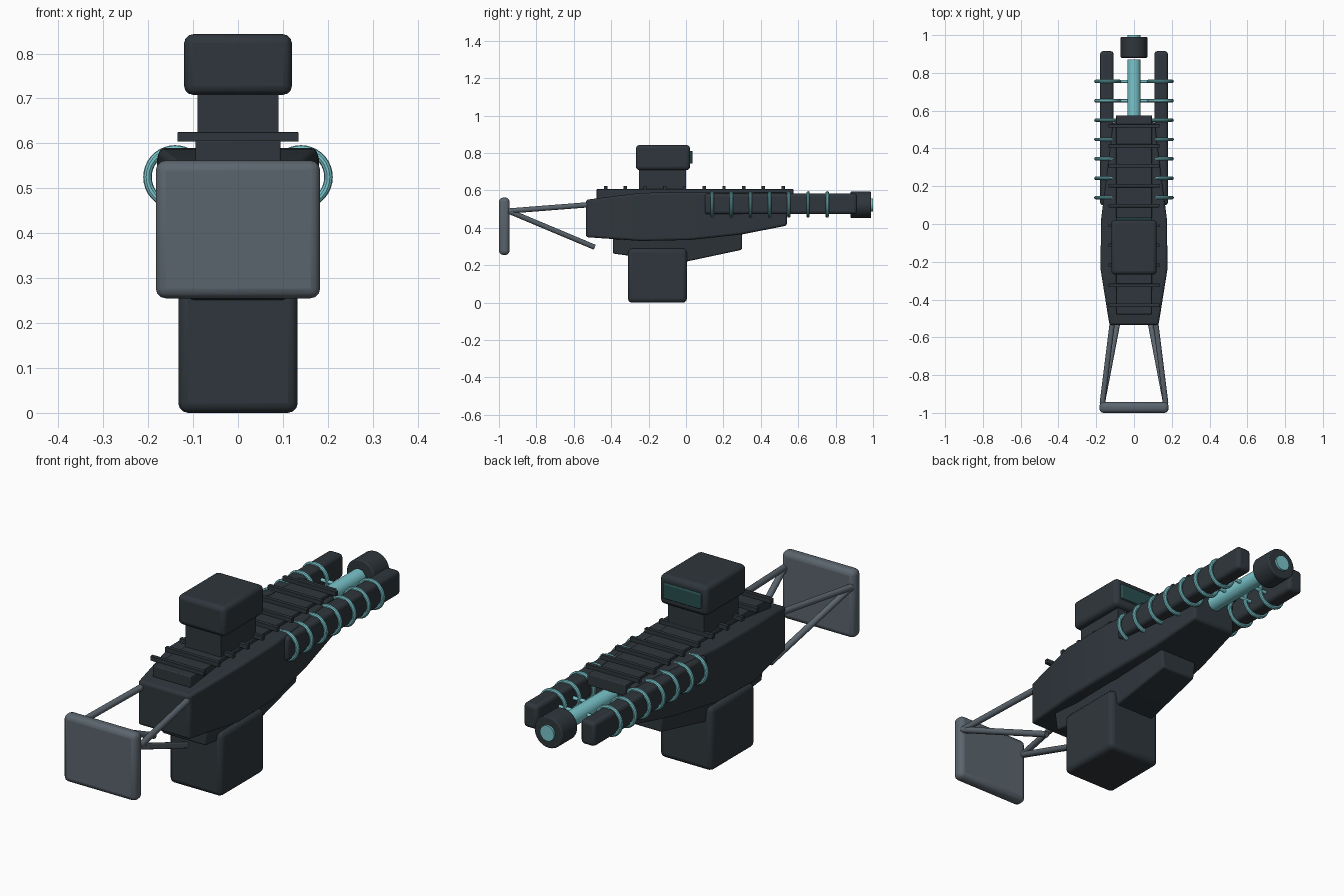
import bpy, bmesh, math
from mathutils import Vector

if "Cube" in bpy.data.objects:
    bpy.data.objects.remove(bpy.data.objects["Cube"])


def material(name, rgb):
    m = bpy.data.materials.new(name)
    m.diffuse_color = (*rgb, 1)
    m.use_nodes = True
    m.node_tree.nodes["Principled BSDF"].inputs["Base Color"].default_value = m.diffuse_color
    return m


SLATE = material("dark slate", (0.028, 0.037, 0.045))
GREY = material("steel grey", (0.105, 0.130, 0.155))
TEAL = material("light teal", (0.19, 0.56, 0.60))
LENS = material("dark teal glass", (0.022, 0.075, 0.078))


def finish(ob, name, mat, bevel=0, segments=3):
    ob.name = name
    ob.data.materials.append(mat)
    if bevel:
        b = ob.modifiers.new("rounded edges", 'BEVEL')
        b.width, b.segments, b.limit_method = bevel, segments, 'ANGLE'
        b.angle_limit = math.radians(25)
    bpy.context.view_layer.objects.active = ob
    ob.select_set(True)
    bpy.ops.object.shade_smooth_by_angle(angle=math.radians(35))
    ob.select_set(False)
    return ob


def box(name, lo, hi, mat, bevel=0):
    lo, hi = Vector(lo), Vector(hi)
    bpy.ops.mesh.primitive_cube_add(size=1, location=(lo + hi) / 2)
    ob = bpy.context.object
    ob.data.transform(ob.matrix_world.inverted().to_3x3().to_4x4())
    for v in ob.data.vertices:
        v.co = Vector(a * b for a, b in zip(v.co, hi - lo))
    return finish(ob, name, mat, bevel)


def rod(name, a, b, radius, mat, bevel=0, sides=24):
    a, b = Vector(a), Vector(b)
    bpy.ops.mesh.primitive_cylinder_add(vertices=sides, radius=radius,
                                        depth=(b - a).length, location=(a + b) / 2)
    ob = bpy.context.object
    ob.rotation_euler = (b - a).to_track_quat('Z', 'Y').to_euler()
    return finish(ob, name, mat, bevel, 2)


def hull(name, stations, mat, bevel):
    """Loft rectangles given as (y, half width at base, half width at top, z low, z high)."""
    bm = bmesh.new()
    rings = [[bm.verts.new(p) for p in ((-wb, y, z0), (wb, y, z0), (wt, y, z1), (-wt, y, z1))]
             for y, wb, wt, z0, z1 in stations]
    for r, s in zip(rings, rings[1:]):
        for i in range(4):
            j = (i + 1) % 4
            bm.faces.new((r[i], r[j], s[j], s[i]))
    bm.faces.new(rings[0])
    bm.faces.new(rings[-1][::-1])
    bmesh.ops.recalc_face_normals(bm, faces=bm.faces)
    me = bpy.data.meshes.new(name)
    bm.to_mesh(me)
    bm.free()
    ob = bpy.data.objects.new(name, me)
    bpy.context.collection.objects.link(ob)
    return finish(ob, name, mat, bevel)


# Main body and the tapered housing below it
hull("main_body", [(-0.535, 0.13, 0.13, 0.35, 0.55), (-0.24, 0.177, 0.177, 0.33, 0.587),
                   (0.02, 0.175, 0.175, 0.335, 0.59), (0.30, 0.14, 0.14, 0.365, 0.59),
                   (0.54, 0.11, 0.11, 0.412, 0.59)], SLATE, 0.012)
hull("lower_housing", [(-0.39, 0.11, 0.125, 0.262, 0.37), (-0.02, 0.10, 0.125, 0.215, 0.38),
                       (0.30, 0.085, 0.10, 0.283, 0.40)], SLATE, 0.008)
box("grip_block", (-0.133, -0.31, 0.0), (0.133, 0.005, 0.29), SLATE, 0.022)

# Top deck with cross slats
box("top_deck", (-0.095, -0.478, 0.555), (0.095, 0.575, 0.607), SLATE, 0.004)
for i in range(10):
    y = -0.43 + i * 0.1055
    box("deck_slat", (-0.135, y - 0.009, 0.604), (0.135, y + 0.009, 0.625), SLATE, 0.002)

# Sight on its post
box("sight_post", (-0.09, -0.25, 0.59), (0.09, 0.0, 0.72), SLATE)
box("sight_box", (-0.12, -0.268, 0.708), (0.12, 0.022, 0.843), SLATE, 0.02)
box("sight_lens", (-0.095, 0.015, 0.743), (0.095, 0.034, 0.812), LENS, 0.004)

# Barrel, muzzle and glowing tip
rod("barrel", (0, 0.5, 0.523), (0, 0.87, 0.523), 0.035, TEAL, sides=32)
rod("muzzle", (0, 0.88, 0.523), (0, 0.99, 0.523), 0.071, SLATE, 0.005, 32)
rod("muzzle_tip", (0, 0.95, 0.523), (0, 1.0, 0.523), 0.035, TEAL, sides=32)

# Side rails with coil rings
for s in (-1, 1):
    xs = sorted((s * 0.108, s * 0.18))
    box("side_rail", (xs[0], 0.1, 0.473), (xs[1], 0.915, 0.583), SLATE, 0.016)
    for i in range(7):
        y = 0.14 + i * 0.1025
        bpy.ops.mesh.primitive_torus_add(location=(s * 0.14, y, 0.525), rotation=(math.pi / 2, 0, 0),
                                         major_segments=36, minor_segments=10,
                                         major_radius=0.0615, minor_radius=0.0095)
        finish(bpy.context.object, "coil_ring", TEAL)
for y in (0.6525, 0.755):
    rod("coil_link", (-0.11, y, 0.523), (0.11, y, 0.523), 0.008, TEAL, sides=12)

# Shoulder plate and struts
box("shoulder_plate", (-0.183, -1.0, 0.255), (0.183, -0.943, 0.562), GREY, 0.022)
for s in (-1, 1):
    rod("upper_strut", (s * 0.168, -0.95, 0.49), (s * 0.112, -0.50, 0.525), 0.014, GREY, sides=16)
    rod("lower_strut", (s * 0.168, -0.95, 0.49), (s * 0.08, -0.49, 0.297), 0.014, GREY, sides=16)
